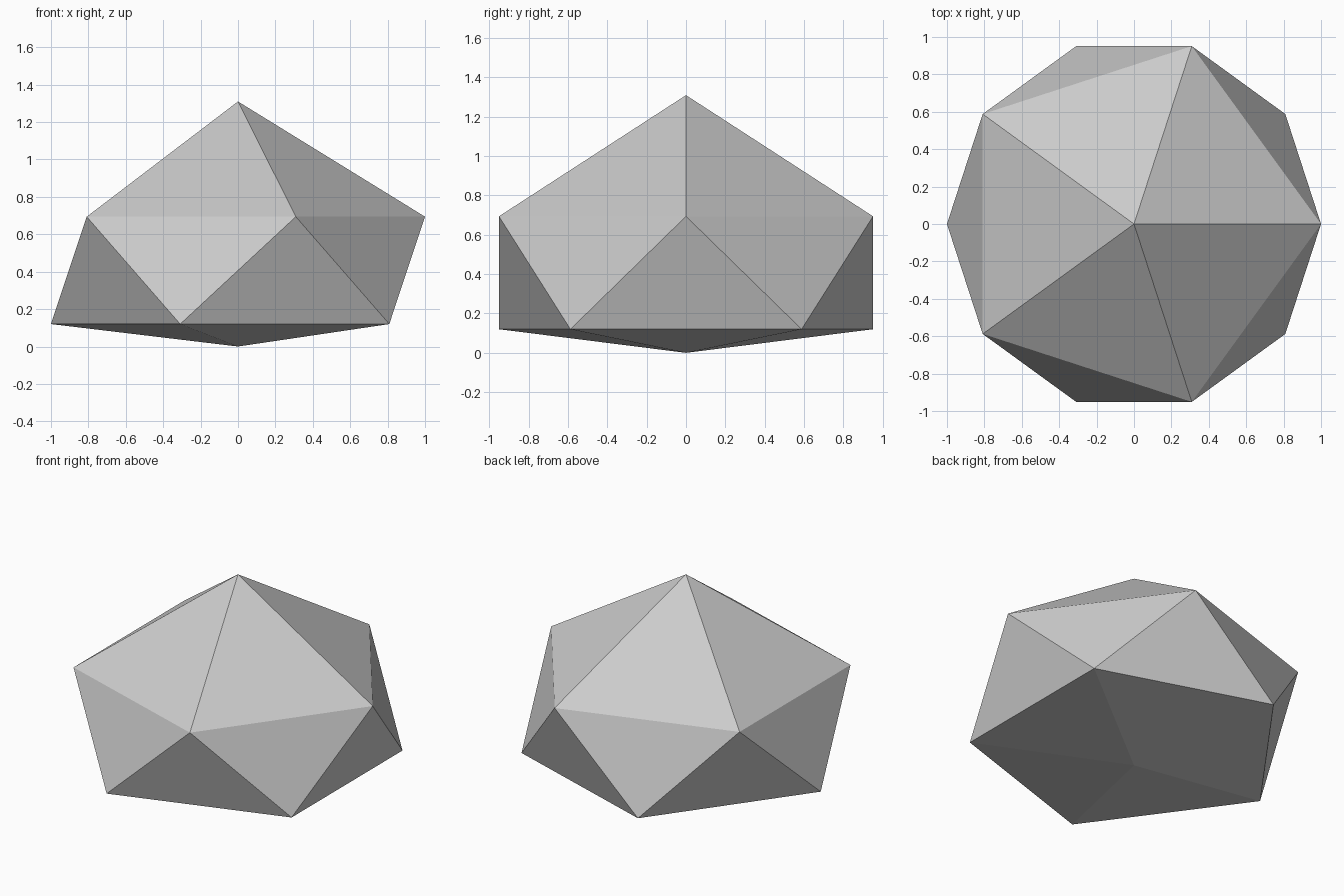
import bpy
import bmesh
from math import cos, sin, tau

cube = bpy.data.objects.get("Cube")
if cube:
    bpy.data.objects.remove(cube, do_unlink=True)

SIDES = 5

# Plain grey stone colour
grey = bpy.data.materials.new("stone_grey")
grey.use_nodes = True
colour = (0.6, 0.6, 0.6, 1.0)
grey.diffuse_color = colour
grey.node_tree.nodes["Principled BSDF"].inputs["Base Color"].default_value = colour

bm = bmesh.new()


def ring(z, turn):
    """Five corners on the unit circle, turned by a fraction of a side."""
    angles = [(i + turn) * tau / SIDES for i in range(SIDES)]
    return [bm.verts.new((cos(a), sin(a), z)) for a in angles]


# Tall peak, two staggered rings and a shallow point underneath
peak = bm.verts.new((0, 0, 1.31))
upper = ring(0.694, 0)
lower = ring(0.12, 0.5)
base = bm.verts.new((0, 0, 0))

for i in range(SIDES):
    j = (i + 1) % SIDES
    bm.faces.new((peak, upper[i], upper[j]))
    bm.faces.new((upper[i], lower[i], upper[j]))
    bm.faces.new((lower[i], lower[j], upper[j]))
    bm.faces.new((base, lower[j], lower[i]))
bmesh.ops.recalc_face_normals(bm, faces=bm.faces)

mesh = bpy.data.meshes.new("faceted_rock")
bm.to_mesh(mesh)
bm.free()
mesh.materials.append(grey)
rock = bpy.data.objects.new("faceted_rock", mesh)
bpy.context.collection.objects.link(rock)
